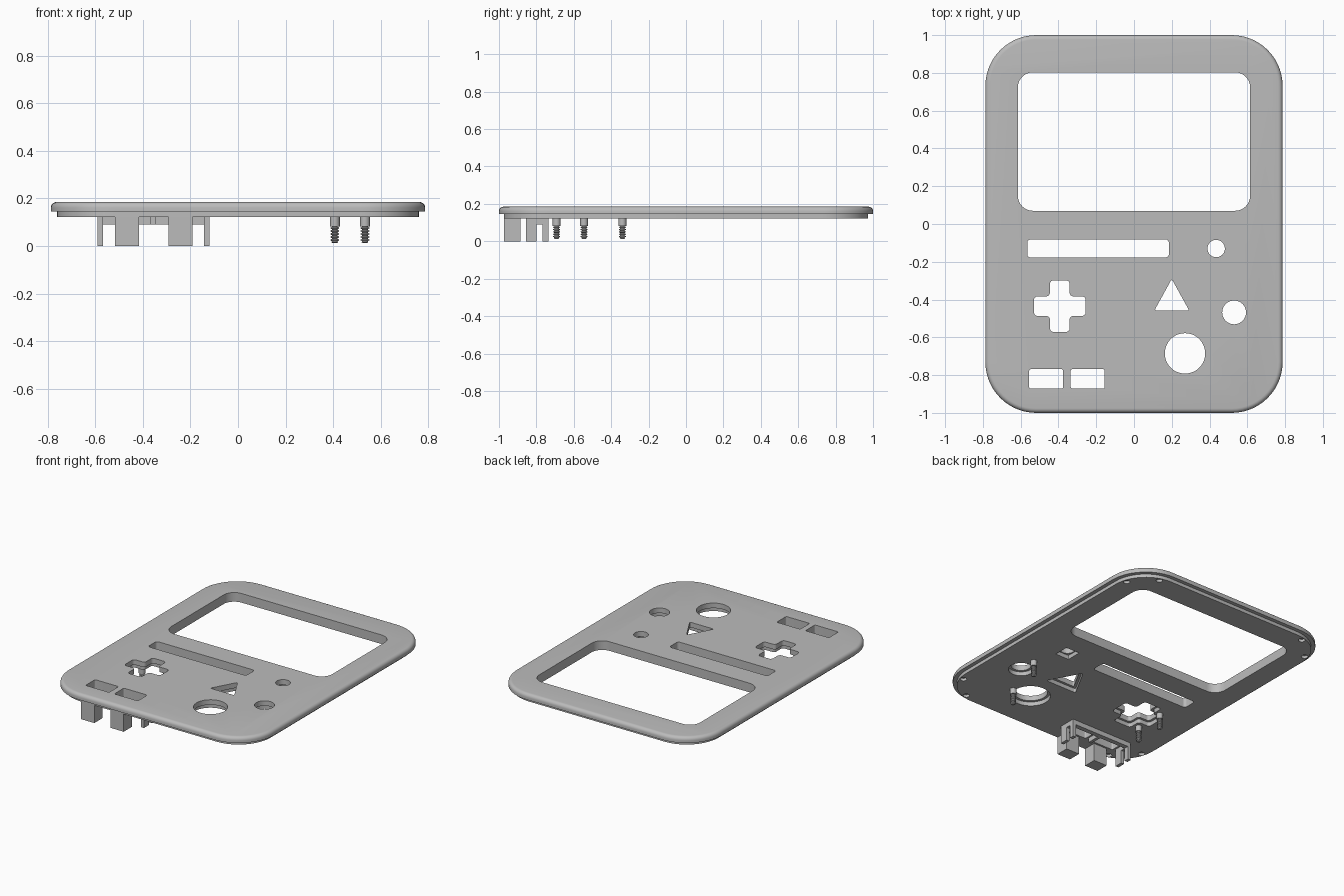
import bpy, bmesh, math
from mathutils import Vector

cube = bpy.data.objects.get("Cube")
if cube:
    bpy.data.objects.remove(cube, do_unlink=True)

grey = bpy.data.materials.new("light grey plastic")
grey.use_nodes = True
colour = (0.5, 0.5, 0.5, 1)
grey.diffuse_color = colour
grey.node_tree.nodes["Principled BSDF"].inputs["Base Color"].default_value = colour


# ---- outline helpers ----
def fillet(points, r, steps=6):
    """Round every corner of a polygon, convex or concave."""
    pts = [Vector(p) for p in points]
    out = []
    for i, p in enumerate(pts):
        d1 = (pts[i - 1] - p).normalized()
        d2 = (pts[(i + 1) % len(pts)] - p).normalized()
        half = d1.angle(d2) / 2
        c = p + (d1 + d2).normalized() * (r / math.sin(half))
        t = r / math.tan(half)
        s, e = p + d1 * t - c, p + d2 * t - c
        a = math.atan2(s.y, s.x)
        turn = (math.atan2(e.y, e.x) - a + math.pi) % math.tau - math.pi
        for k in range(steps + 1):
            b = a + turn * k / steps
            out.append((c.x + r * math.cos(b), c.y + r * math.sin(b)))
    return out


def rect(x0, x1, y0, y1, r, steps=6):
    return fillet([(x0, y0), (x1, y0), (x1, y1), (x0, y1)], r, steps)


def circle(x, y, r, n=48):
    return [(x + r * math.cos(math.tau * k / n), y + r * math.sin(math.tau * k / n))
            for k in range(n)]


def cross(x, y, reach, w, r):
    l = reach
    pts = [(w, -l), (w, -w), (l, -w), (l, w), (w, w), (w, l),
           (-w, l), (-w, w), (-l, w), (-l, -w), (-w, -w), (-w, -l)]
    return fillet([(x + a, y + b) for a, b in pts], r)


def triangle(grow, r):
    cx, cy = 0.2, -0.403
    pts = [(-0.092, -0.055), (0.092, -0.055), (0, 0.112)]
    return fillet([(cx + a * grow, cy + b * grow) for a, b in pts], r)


# ---- solid helpers ----
def loft(name, rings):
    """Skin a stack of (outline, z) rings and cap both ends."""
    bm = bmesh.new()
    loops = [[bm.verts.new((x, y, z)) for x, y in ring] for ring, z in rings]
    n = len(loops[0])
    for lo, hi in zip(loops, loops[1:]):
        for i in range(n):
            j = (i + 1) % n
            bm.faces.new((lo[i], lo[j], hi[j], hi[i]))
    bm.faces.new(loops[0][::-1])
    bm.faces.new(loops[-1])
    bmesh.ops.recalc_face_normals(bm, faces=bm.faces[:])
    mesh = bpy.data.meshes.new(name)
    bm.to_mesh(mesh)
    bm.free()
    mesh.materials.append(grey)
    obj = bpy.data.objects.new(name, mesh)
    bpy.context.collection.objects.link(obj)
    return obj


def box(name, x0, x1, y0, y1, z0, z1):
    outline = [(x0, y0), (x1, y0), (x1, y1), (x0, y1)]
    return loft(name, [(outline, z0), (outline, z1)])


def activate(obj):
    bpy.ops.object.select_all(action="DESELECT")
    obj.select_set(True)
    bpy.context.view_layer.objects.active = obj


def cut(obj, outline, z0, z1):
    tool = loft("cutter", [(outline, z0), (outline, z1)])
    tool.hide_render = True
    mod = obj.modifiers.new("cut", "BOOLEAN")
    mod.operation, mod.solver, mod.object = "DIFFERENCE", "EXACT", tool
    activate(obj)
    bpy.ops.object.modifier_apply(modifier=mod.name)
    bpy.data.objects.remove(tool, do_unlink=True)


# ---- face plate: stepped lip below, rounded edge above ----
BOTTOM, STEP, TOP, EDGE = 0.122, 0.145, 0.185, 0.024
profile = [(0.026, BOTTOM), (0.026, STEP), (0, STEP)]
for k in range(6):
    a = math.pi / 2 * k / 5
    profile.append((EDGE * (1 - math.cos(a)), TOP - EDGE + EDGE * math.sin(a)))
plate = loft("face_plate", [
    (rect(-0.787 + i, 0.787 - i, -1 + i, 1 - i, 0.27 - i, 14), z) for i, z in profile])

# through openings: screen, speaker slot, controls
for outline in (
    rect(-0.615, 0.615, 0.07, 0.803, 0.08, 8),
    rect(-0.565, 0.185, -0.177, -0.082, 0.018),
    rect(-0.555, -0.375, -0.872, -0.768, 0.01),
    rect(-0.335, -0.155, -0.872, -0.768, 0.01),
    circle(0.435, -0.13, 0.046),
    circle(0.53, -0.468, 0.063),
    circle(0.27, -0.685, 0.107),
    cross(-0.393, -0.435, 0.137, 0.052, 0.02),
    triangle(1, 0.006),
):
    cut(plate, outline, 0, 0.3)

# wider recesses behind the buttons
for outline in (
    rect(0.383, 0.487, -0.182, -0.078, 0.004),
    circle(0.53, -0.468, 0.08),
    circle(0.27, -0.685, 0.124),
    cross(-0.393, -0.435, 0.152, 0.067, 0.02),
    triangle(1.3, 0.008),
):
    cut(plate, outline, 0, 0.15)

# blind holes, two in each corner
for sx in (-1, 1):
    for sy in (-1, 1):
        for deg in (17, 73):
            a = math.radians(deg)
            x, y = 0.517 + 0.22 * math.cos(a), 0.73 + 0.22 * math.sin(a)
            cut(plate, circle(sx * x, sy * y, 0.021, 20), 0, 0.14)

activate(plate)
bpy.ops.object.shade_smooth_by_angle(angle=math.radians(30))

# ---- button bracket under the front right corner ----
ROOT = 0.126
for side, x in (("right", -0.518), ("left", -0.293)):
    box(side + "_support_block", x, x + 0.101, -0.973, -0.885, 0, ROOT)
for side, x in (("right", -0.59), ("left", -0.143)):
    box(side + "_bracket_front_post", x, x + 0.023, -0.855, -0.8, 0, ROOT)
    box(side + "_bracket_bridge", x, x + 0.023, -0.8, -0.767, 0.09, ROOT)
    box(side + "_bracket_back_post", x, x + 0.023, -0.767, -0.735, 0, ROOT)
box("bracket_back_wall", -0.567, -0.143, -0.767, -0.735, 0.09, ROOT)
box("bracket_middle_rib", -0.367, -0.346, -0.855, -0.767, 0.09, ROOT)

# ---- screw posts: smooth boss with a threaded screw below ----
thread = [(0.009, 0.012), (0.014, 0.016)]
for k in range(5):
    z = 0.02 + 0.0125 * k
    thread += [(0.012, z), (0.018, z + 0.004), (0.018, z + 0.007), (0.012, z + 0.0105)]
thread += [(0.012, 0.083), (0.021, 0.083), (0.021, ROOT)]
for i, (x, y) in enumerate([(0.534, -0.34), (0.407, -0.692),
                            (-0.495, -0.34), (-0.495, -0.545)]):
    post = loft("screw_post_%d" % (i + 1), [(circle(x, y, r, 20), z) for r, z in thread])
    activate(post)
    bpy.ops.object.shade_smooth_by_angle(angle=math.radians(30))
